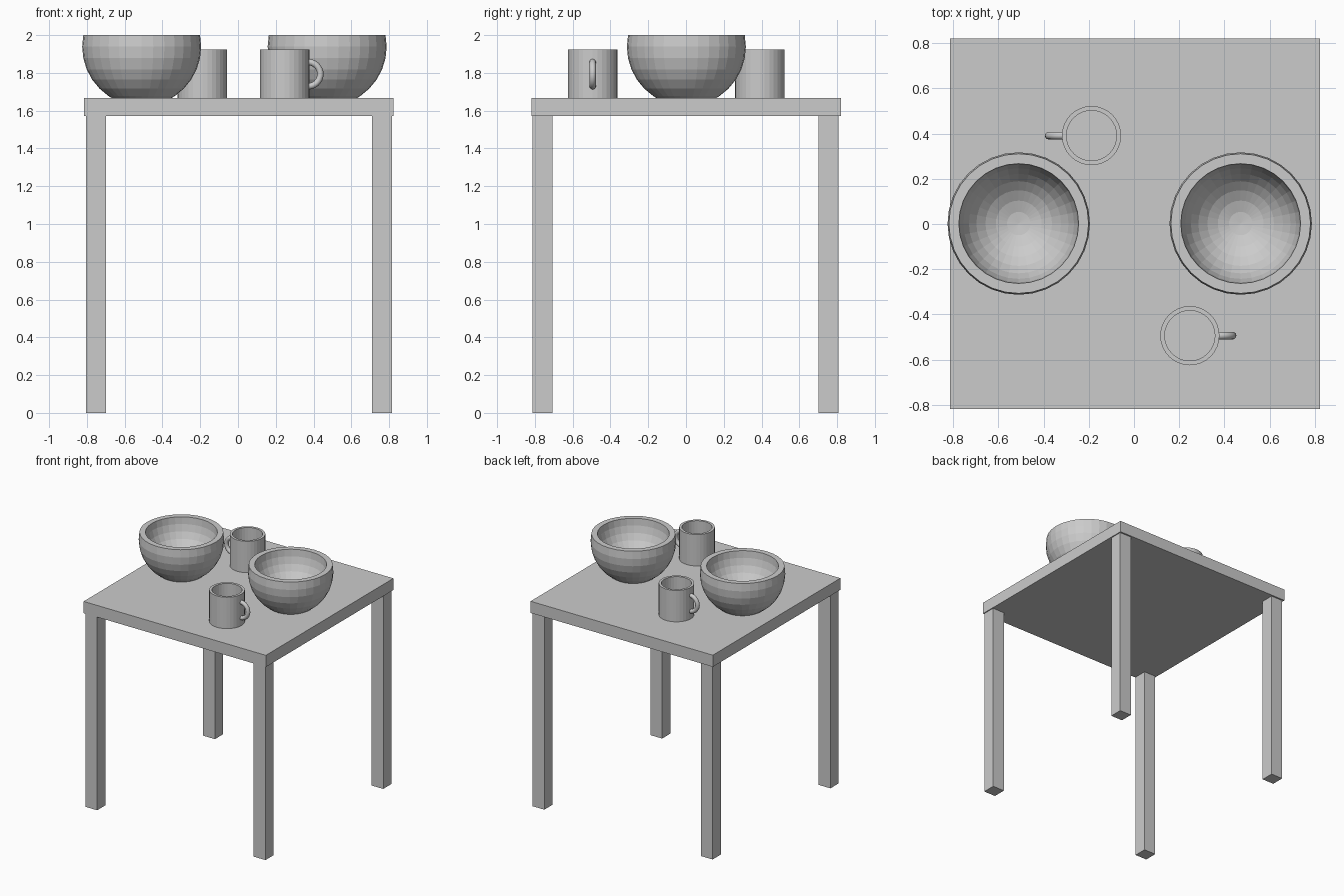
import bpy, bmesh, math

if "Cube" in bpy.data.objects:
    bpy.data.objects.remove(bpy.data.objects["Cube"])

grey = bpy.data.materials.new("plain grey")
grey.diffuse_color = (0.6, 0.6, 0.6, 1)
grey.use_nodes = True
grey.node_tree.nodes["Principled BSDF"].inputs["Base Color"].default_value = grey.diffuse_color
TOP = 1.668  # height of the table surface


def finish(name, bm, smooth=False):
    bmesh.ops.recalc_face_normals(bm, faces=bm.faces)
    me = bpy.data.meshes.new(name)
    bm.to_mesh(me)
    bm.free()
    me.materials.append(grey)
    for p in me.polygons:
        p.use_smooth = smooth
    ob = bpy.data.objects.new(name, me)
    bpy.context.collection.objects.link(ob)
    return ob


def box(name, x0, x1, y0, y1, z0, z1):
    bm = bmesh.new()
    bmesh.ops.create_cube(bm, size=1)
    for v in bm.verts:
        v.co.x = x1 if v.co.x > 0 else x0
        v.co.y = y1 if v.co.y > 0 else y0
        v.co.z = z1 if v.co.z > 0 else z0
    return finish(name, bm)


def lathe(name, profile, x, y, n=32):
    """Spin (radius, z) points about a vertical axis; radius 0 makes a pole."""
    bm = bmesh.new()
    rings = []
    for r, z in profile:
        if r < 1e-5:
            rings.append([bm.verts.new((x, y, z))] * n)
        else:
            rings.append([bm.verts.new((x + r * math.cos(2 * math.pi * i / n),
                                        y + r * math.sin(2 * math.pi * i / n), z))
                          for i in range(n)])
    for a, b in zip(rings, rings[1:]):
        for i in range(n):
            j = (i + 1) % n
            bm.faces.new(list(dict.fromkeys((a[i], a[j], b[j], b[i]))))
    return finish(name, bm)


def handle(name, x, y, z, side, R=0.064, r=0.017, steps=16, n=12):
    """Half ring standing in the xz plane, bulging towards side (+1 or -1)."""
    bm = bmesh.new()
    rings = []
    for i in range(steps + 1):
        a = math.radians(-97 + 194 * i / steps)
        ring = []
        for k in range(n):
            t = 2 * math.pi * k / n
            d = R + r * math.cos(t)
            ring.append(bm.verts.new((x + side * d * math.cos(a),
                                      y + r * math.sin(t), z + d * math.sin(a))))
        rings.append(ring)
    for a, b in zip(rings, rings[1:]):
        for k in range(n):
            bm.faces.new((a[k], a[(k + 1) % n], b[(k + 1) % n], b[k]))
    bm.faces.new(rings[0])
    bm.faces.new(rings[-1])
    return finish(name, bm, True)


# Table
box("table_top", -0.815, 0.823, -0.818, 0.82, 1.573, TOP)
for xn, x0 in (("left", -0.804), ("right", 0.709)):
    for yn, y0 in (("front", -0.812), ("back", 0.701)):
        box(f"{yn}_{xn}_leg", x0, x0 + 0.106, y0, y0 + 0.106, 0, 1.573)

# Bowls: thick-walled, slightly closing in at the rim
step = math.radians(11.25)
outer = [(0, TOP)]
for i in range(6, -2, -1):
    outer.append((0.315 * math.cos(i * step), max(TOP, 1.939 - 0.315 * math.sin(i * step))))
outer[1] = (0.16, TOP)
outer[-1] = (0.309, 2.0)
inner = [(0.265 * math.cos(i * step), 2.0 - 0.285 * math.sin(i * step)) for i in range(9)]
for name, x in (("left_bowl", -0.51), ("right_bowl", 0.472)):
    lathe(name, outer + inner, x, 0.002)

# Mugs with handles
mug = [(0, TOP), (0.131, TOP), (0.131, 1.923), (0.111, 1.923), (0.111, 1.69), (0, 1.69)]
for name, x, y, side in (("front_mug", 0.247, -0.494, 1), ("back_mug", -0.188, 0.391, -1)):
    lathe(name, mug, x, y)
    handle(name + "_handle", x + side * 0.125, y, 1.793, side)
